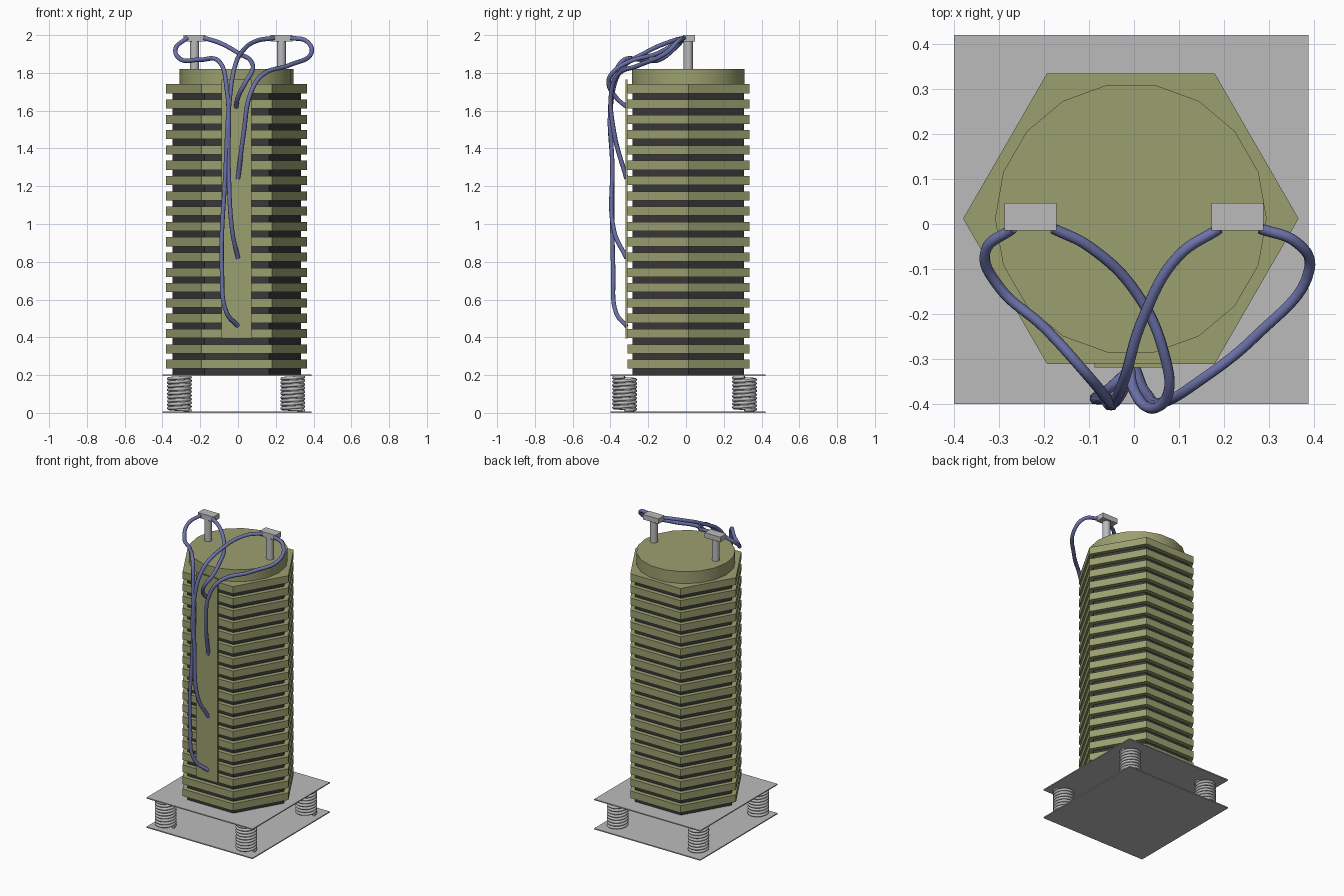
import bpy
import math
from mathutils import Vector

old = bpy.data.objects.get("Cube")
if old:
    bpy.data.objects.remove(old, do_unlink=True)


def material(name, *rgb):
    mat = bpy.data.materials.new(name)
    mat.use_nodes = True
    colour = (*rgb, 1)
    mat.diffuse_color = colour
    mat.node_tree.nodes["Principled BSDF"].inputs["Base Color"].default_value = colour
    return mat


olive = material("olive", 0.33, 0.35, 0.16)
charcoal = material("charcoal", 0.04, 0.04, 0.04)
steel = material("steel", 0.5, 0.5, 0.5)
cable_blue = material("cable blue", 0.15, 0.17, 0.4)

CENTRE_X, CENTRE_Y = -0.007, 0.012


def finish(name, mat, smooth=False):
    obj = bpy.context.object
    obj.name = name
    obj.data.materials.append(mat)
    if smooth:
        bpy.ops.object.shade_smooth_by_angle(angle=math.radians(35))
    return obj


def box(name, low, high, mat):
    low, high = Vector(low), Vector(high)
    bpy.ops.mesh.primitive_cube_add(size=1, location=(low + high) / 2)
    bpy.context.object.scale = high - low
    bpy.ops.object.transform_apply(location=False, rotation=False)
    return finish(name, mat)


def prism(name, sides, radius, x, y, bottom, top, mat, smooth=False):
    # Vertices start on the x axis so hexagons have flat fronts
    bpy.ops.mesh.primitive_cylinder_add(
        vertices=sides, radius=radius, depth=top - bottom,
        location=(x, y, (bottom + top) / 2), rotation=(0, 0, math.pi / 2))
    return finish(name, mat, smooth)


def tube(name, points, radius, mat, handle="AUTO", resolution=8):
    curve = bpy.data.curves.new(name, "CURVE")
    curve.dimensions = "3D"
    curve.bevel_depth = radius
    curve.bevel_resolution = 2
    curve.resolution_u = resolution
    curve.use_fill_caps = True
    spline = curve.splines.new("BEZIER")
    spline.bezier_points.add(len(points) - 1)
    for bezier, point in zip(spline.bezier_points, points):
        bezier.co = point
        bezier.handle_left_type = bezier.handle_right_type = handle
    curve.materials.append(mat)
    obj = bpy.data.objects.new(name, curve)
    bpy.context.collection.objects.link(obj)
    return obj


# Base plates
for name, bottom in (("lower_base_plate", 0), ("upper_base_plate", 0.196)):
    box(name, (-0.4, -0.4, bottom), (0.388, 0.42, bottom + 0.007), steel)

# Coil springs between the plates
TURNS, STEPS = 9, 12
for side, x in (("right", -0.31), ("left", 0.29)):
    for end, y in (("front", -0.325), ("back", 0.31)):
        coil = []
        for i in range(TURNS * STEPS + 1):
            angle = math.tau * i / STEPS
            coil.append((x + 0.057 * math.cos(angle), y + 0.057 * math.sin(angle),
                         0.014 + 0.176 * i / (TURNS * STEPS)))
        tube(f"{end}_{side}_spring", coil, 0.009, steel, resolution=2)

# Dark core with a stack of hexagonal fins
prism("tower_core", 6, 0.34, CENTRE_X, CENTRE_Y, 0.203, 1.72, charcoal)
for i in range(19):
    bottom = 0.234 + 0.081 * i
    prism(f"fin_{i + 1}", 6, 0.373, CENTRE_X, CENTRE_Y, bottom, bottom + 0.048, olive)

# Round lid and front connection strip
prism("lid", 18, 0.302, CENTRE_X, CENTRE_Y, 1.735, 1.82, olive, True)
box("front_strip", (-0.088, -0.319, 0.395), (0.072, -0.309, 1.765), olive)

# Terminals on the lid
for side, x in (("right", -0.23), ("left", 0.23)):
    prism(f"{side}_terminal_post", 16, 0.024, x, 0.012, 1.81, 1.97, steel, True)
    box(f"{side}_terminal_cap", (x - 0.058, -0.015, 1.966), (x + 0.058, 0.047, 2), steel)

# Cables from the terminals to the front strip
cables = {
    "right_outer_cable": [
        (-.27, -.01, 1.985), (-.33, -.06, 1.93), (-.3, -.14, 1.87), (-.2, -.23, 1.87),
        (-.1, -.34, 1.86), (-.06, -.39, 1.72), (-.05, -.39, 1.3), (-.03, -.38, .96),
        (0, -.315, .82)],
    "right_inner_cable": [
        (-.18, -.01, 1.985), (-.1, -.05, 1.96), (.01, -.16, 1.9), (.07, -.3, 1.86),
        (.075, -.38, 1.81), (.04, -.41, 1.75), (0, -.37, 1.67), (-.01, -.315, 1.62)],
    "left_inner_cable": [
        (.19, -.01, 1.985), (.1, -.07, 1.97), (.02, -.21, 1.91), (-.02, -.34, 1.82),
        (-.045, -.395, 1.65), (-.065, -.39, 1.3), (-.085, -.385, .75), (-.06, -.37, .53),
        (0, -.315, .46)],
    "left_outer_cable": [
        (.28, -.01, 1.985), (.36, -.04, 1.97), (.39, -.1, 1.91), (.27, -.25, 1.84),
        (.13, -.36, 1.79), (.07, -.395, 1.7), (.03, -.38, 1.48), (0, -.315, 1.24)],
}
for name, points in cables.items():
    tube(name, points, 0.012, cable_blue)
